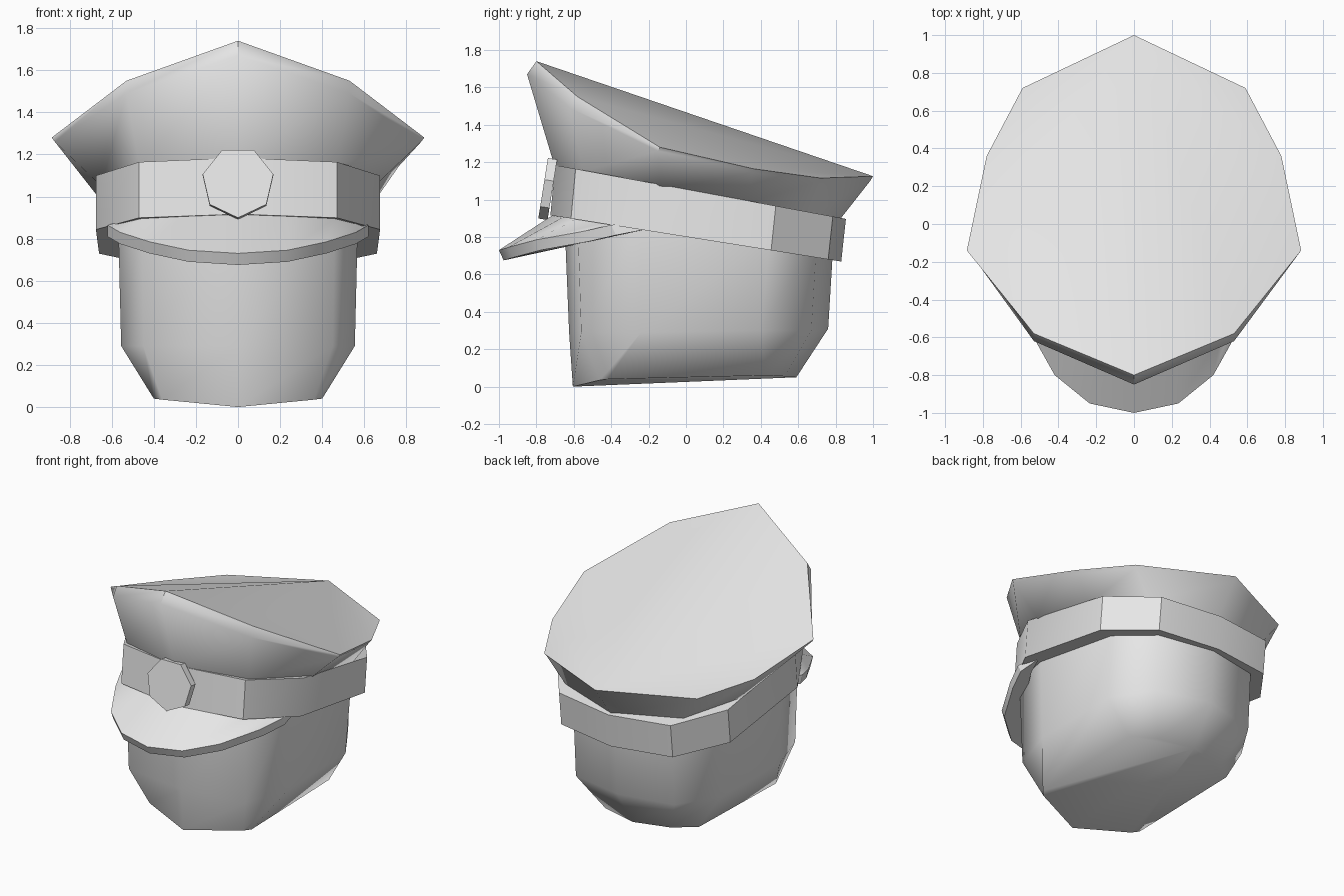
import bpy, bmesh, math
from mathutils import Matrix

cube = bpy.data.objects.get("Cube")
if cube:
    bpy.data.objects.remove(cube, do_unlink=True)

grey = bpy.data.materials.new("light grey")
grey.use_nodes = True
colour = (0.8, 0.8, 0.8, 1)
grey.diffuse_color = colour
grey.node_tree.nodes["Principled BSDF"].inputs["Base Color"].default_value = colour


def finish(name, bm, angle):
    """Turn a bmesh into a shaded object."""
    bmesh.ops.recalc_face_normals(bm, faces=bm.faces)
    mesh = bpy.data.meshes.new(name)
    bm.to_mesh(mesh)
    bm.free()
    mesh.materials.append(grey)
    obj = bpy.data.objects.new(name, mesh)
    bpy.context.collection.objects.link(obj)
    bpy.ops.object.select_all(action='DESELECT')
    obj.select_set(True)
    bpy.context.view_layer.objects.active = obj
    bpy.ops.object.shade_smooth_by_angle(angle=math.radians(angle))
    return obj


def mirror_ring(half):
    """Close a half outline that starts and ends on the centre line."""
    return half + [(-x, y, z) for x, y, z in half[-2:0:-1]]


def loft(name, halves, angle):
    """Skin mirrored outlines, with both ends fanned from the back centre."""
    bm = bmesh.new()
    rings = [[bm.verts.new(p) for p in mirror_ring(h)] for h in halves]
    n = len(rings[0])
    for low, high in zip(rings, rings[1:]):
        for i in range(n):
            j = (i + 1) % n
            bm.faces.new((low[i], low[j], high[j], high[i]))
    back = n // 2
    for ring in (rings[0], rings[-1]):
        for k in range(1, n - 1):
            bm.faces.new((ring[back], ring[(back + k) % n], ring[(back + k + 1) % n]))
    return finish(name, bm, angle)


# Head: jaw outline, cheek outline and the part hidden under the band
loft("head", [
    [(0, -.605, 0), (.36, -.46, .035), (.4, -.42, .04), (.4, .43, .06), (.25, .53, .055), (0, .59, .05)],
    [(0, -.625, .29), (.45, -.56, .29), (.555, -.24, .29), (.55, .4, .3), (.38, .67, .3), (0, .76, .31)],
    [(0, -.65, .9), (.46, -.58, .9), (.57, -.24, .9), (.56, .45, .8), (.38, .7, .8), (0, .79, .8)],
], 65)

# Band: one outline, tilted down to the back
outline = [(0, -.7), (.47, -.59), (.675, -.24), (.66, .48), (.43, .785), (0, .855)]
band_top = [(x, y, 1.055 - .185 * y) for x, y in outline]
band_bottom = [(x, y - .025, .805 - .159 * y) for x, y in outline]
loft("cap_band", [band_bottom, band_top], 35)

# Crown: flares from the band to a peaked rim with a turned front lip
loft("cap_crown", [
    [(0, -.7, 1.17), (.47, -.55, 1.15), (.65, -.14, 1.05), (.65, .33, .98), (.45, .68, .92), (0, .82, .89)],
    [(0, -.85, 1.67), (.53, -.62, 1.49), (.87, -.15, 1.26), (.765, .355, 1.145), (.58, .71, 1.1), (0, .985, 1.1)],
    [(0, -.8, 1.74), (.53, -.58, 1.55), (.885, -.14, 1.28), (.78, .36, 1.165), (.59, .72, 1.115), (0, 1, 1.125)],
], 50)

# Visor: curved plate, its section swept from one temple to the other
outer = [(0, -1, .73), (.235, -.95, .745), (.42, -.8, .785), (.56, -.55, .83), (.62, -.4, .865)]
inner = [(0, -.7, .925), (.25, -.65, .91), (.46, -.59, .895), (.56, -.42, .88), (.6, -.3, .87)]
bm = bmesh.new()
sections = []
for side in (-1, 1):
    pairs = list(zip(outer, inner))
    for o, i in (pairs[::-1] if side < 0 else pairs[1:]):
        rim = (o[0], o[1] + .025, o[2] - .055)
        under = (i[0], i[1] + .08, .888 + .2185 * (i[1] + .08))
        sections.append([bm.verts.new((side * x, y, z)) for x, y, z in (i, o, rim, under)])
for a, b in zip(sections, sections[1:]):
    for k in range(4):
        bm.faces.new((a[k], a[k - 1], b[k - 1], b[k]))
for end in (sections[0], sections[-1]):
    bm.faces.new(end)
finish("visor", bm, 30)

# Badge: seven-sided disc leaning with the front of the band, one corner down
bm = bmesh.new()
bmesh.ops.create_cone(bm, cap_ends=True, segments=7, radius1=.172, radius2=.172, depth=.05)
lowest = min(bm.verts, key=lambda v: v.co.y)
turn = -math.pi / 2 - math.atan2(lowest.co.y, lowest.co.x)
place = (Matrix.Translation((0, -.738, 1.065)) @ Matrix.Rotation(math.radians(81), 4, 'X')
         @ Matrix.Rotation(turn, 4, 'Z'))
bmesh.ops.transform(bm, matrix=place, verts=bm.verts)
finish("badge", bm, 30)
